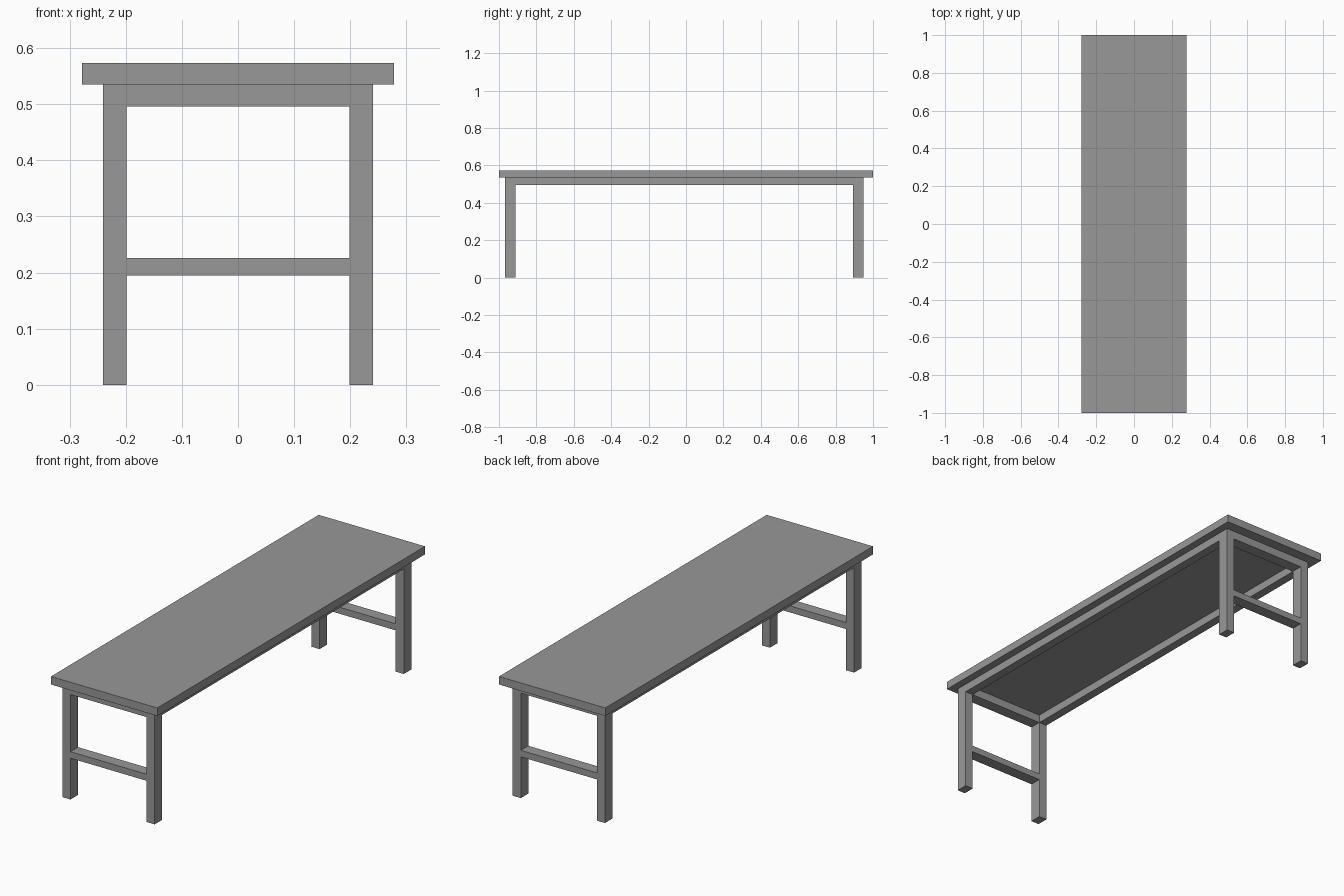
import bpy
import bmesh

if "Cube" in bpy.data.objects:
    bpy.data.objects.remove(bpy.data.objects["Cube"])

# Dark grey finish
grey = bpy.data.materials.new("dark_grey")
grey.diffuse_color = (0.315, 0.315, 0.315, 1)
grey.use_nodes = True
grey.node_tree.nodes["Principled BSDF"].inputs["Base Color"].default_value = grey.diffuse_color


def box(name, x, y, z):
    """Axis-aligned box from (min, max) ranges."""
    bm = bmesh.new()
    bmesh.ops.create_cube(bm, size=1)
    for v in bm.verts:
        for i, (lo, hi) in enumerate((x, y, z)):
            v.co[i] = lo if v.co[i] < 0 else hi
    mesh = bpy.data.meshes.new(name)
    bm.to_mesh(mesh)
    bm.free()
    mesh.materials.append(grey)
    ob = bpy.data.objects.new(name, mesh)
    bpy.context.collection.objects.link(ob)
    return ob


TOP_Z, UNDER_Z, APRON_Z = 0.573, 0.535, 0.496
SIDES = {"left": (-0.241, -0.199), "right": (0.199, 0.241)}
ENDS = {"front": (-0.967, -0.911), "back": (0.894, 0.95)}
BETWEEN_X = (SIDES["left"][1], SIDES["right"][0])
BETWEEN_Y = (ENDS["front"][1], ENDS["back"][0])

# Table top
box("table_top", (-0.278, 0.278), (-1, 1), (UNDER_Z, TOP_Z))

# Legs, short aprons and stretchers at each end
for end, y in ENDS.items():
    for side, x in SIDES.items():
        box(f"{end}_{side}_leg", x, y, (0, UNDER_Z))
    box(f"{end}_apron", BETWEEN_X, y, (APRON_Z, UNDER_Z))
    box(f"{end}_stretcher", BETWEEN_X, y, (0.195, 0.226))

# Long aprons
for side, x in SIDES.items():
    box(f"{side}_apron", x, BETWEEN_Y, (APRON_Z, UNDER_Z))
